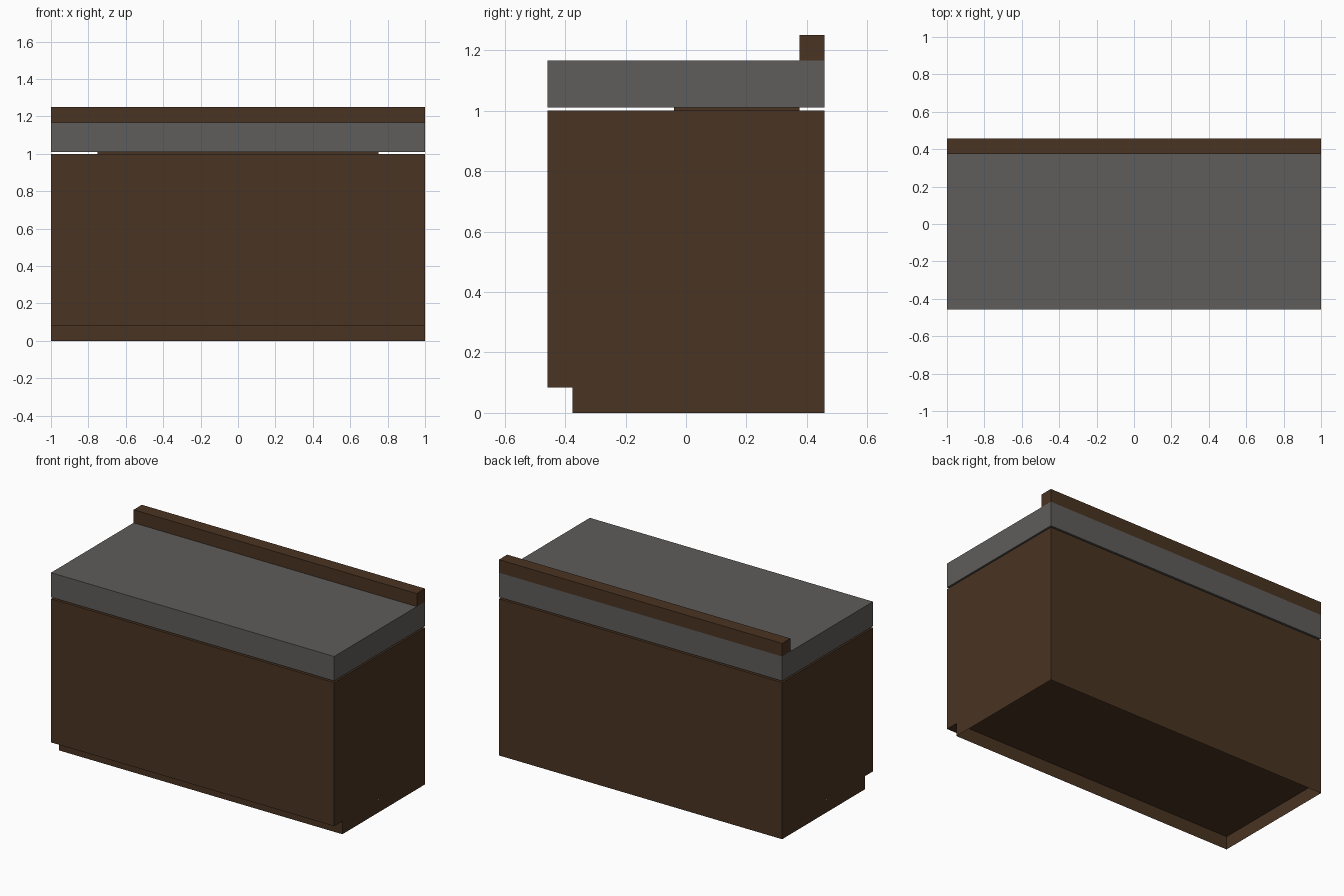
import bpy, bmesh

if "Cube" in bpy.data.objects:
    bpy.data.objects.remove(bpy.data.objects["Cube"])

U = 1 / 12  # the model follows a 24 x 11 x 15 unit layout


def material(name, rgb):
    m = bpy.data.materials.new(name)
    m.diffuse_color = (*rgb, 1)
    m.use_nodes = True
    m.node_tree.nodes["Principled BSDF"].inputs["Base Color"].default_value = m.diffuse_color
    return m


wood = material("dark_brown_wood", (0.068, 0.034, 0.016))
stone = material("grey_stone", (0.112, 0.109, 0.105))


def box(name, lo, hi, mat, open_ends=False):
    """Axis-aligned box; open_ends leaves out the top and bottom faces."""
    bm = bmesh.new()
    bmesh.ops.create_cube(bm, size=1)
    for v in bm.verts:
        v.co = [lo[i] + (v.co[i] + 0.5) * (hi[i] - lo[i]) for i in range(3)]
    bm.normal_update()
    if open_ends:
        ends = [f for f in bm.faces if abs(f.normal.z) > 0.5]
        bmesh.ops.delete(bm, geom=ends, context='FACES_ONLY')
    mesh = bpy.data.meshes.new(name)
    bm.to_mesh(mesh)
    bm.free()
    mesh.materials.append(mat)
    obj = bpy.data.objects.new(name, mesh)
    bpy.context.collection.objects.link(obj)
    return obj


front, back = -5.5 * U, 5.5 * U

# Thin plinth skirt, set back at the front and open underneath
box("plinth_skirt", (-1, front + U, 0), (1, back, U), wood, open_ends=True)
# Cabinet body
box("cabinet_body", (-1, front, U), (1, back, 1), wood)
# Thin spacer that shows in the gap below the worktop
box("worktop_spacer", (-0.75, -0.04, 1), (0.75, back - U, 1.01), wood)
# Worktop slab and rear upstand
box("worktop", (-1, front, 1.01), (1, back, 14 * U), stone)
box("rear_upstand", (-1, back - U, 14 * U), (1, back, 15 * U), wood)
